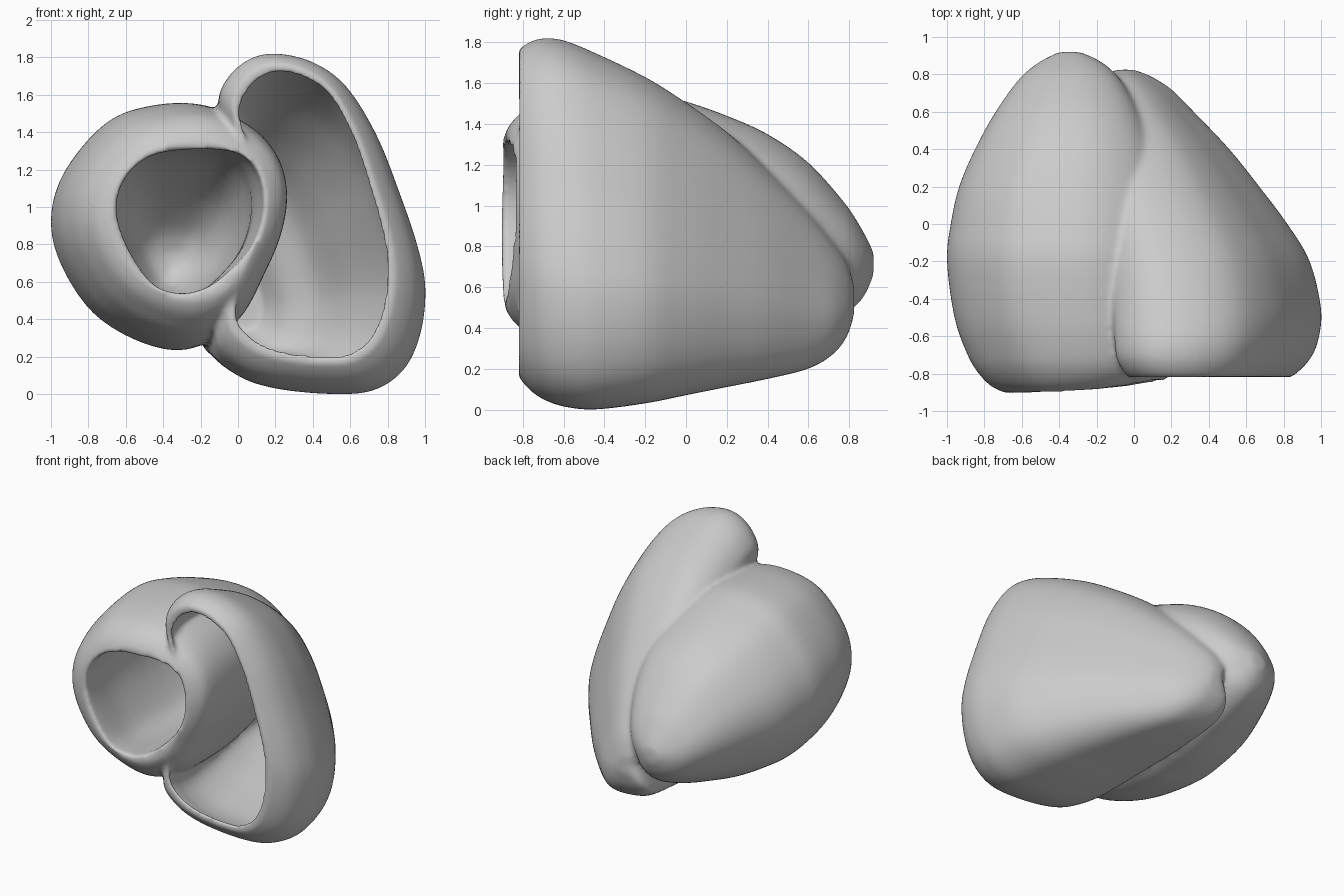
import bpy, bmesh

if "Cube" in bpy.data.objects:
    bpy.data.objects.remove(bpy.data.objects["Cube"])

# Station rows: y, x min, x max, z min, z max
LEFT_OUTER = [(-.905, -.68, .15, .50, 1.35), (-.87, -.76, .19, .44, 1.41), (-.80, -.83, .24, .38, 1.47),
              (-.70, -.89, .26, .32, 1.51), (-.50, -.96, .26, .26, 1.545), (-.20, -1.0, .24, .235, 1.555),
              (0, -.98, .22, .25, 1.51), (.20, -.935, .18, .28, 1.44), (.40, -.85, .12, .33, 1.35),
              (.60, -.74, .03, .39, 1.21), (.78, -.61, -.08, .47, 1.01), (.87, -.50, -.18, .55, .87),
              (.92, -.40, -.29, .66, .77)]
LEFT_INNER = [(-1.1, -.65, .14, .54, 1.31), (-.86, -.65, .14, .54, 1.31), (-.5, -.70, .08, .50, 1.32),
              (0, -.70, .05, .48, 1.27), (.4, -.62, -.04, .51, 1.10), (.65, -.5, -.18, .58, .90),
              (.73, -.38, -.30, .68, .76)]
RIGHT_OUTER = [(-.82, -.05, .84, .16, 1.765), (-.77, -.09, .90, .10, 1.80), (-.70, -.12, .955, .05, 1.82),
               (-.60, -.13, .99, .015, 1.81), (-.45, -.14, 1.0, 0, 1.75), (-.20, -.16, .94, .03, 1.63),
               (0, -.18, .82, .07, 1.505), (.20, -.20, .67, .11, 1.36), (.40, -.20, .51, .15, 1.18),
               (.60, -.20, .32, .20, .98), (.72, -.20, .20, .27, .83), (.79, -.17, .09, .36, .72),
               (.825, -.10, .0, .47, .60)]

# Outlines seen from the front
LEFT_RING = [(-.45, 1.54), (-.7, 1.45), (-.92, 1.2), (-1, .95), (-.95, .7), (-.77, .43), (-.5, .27),
             (-.25, .24), (-.01, .38), (.13, .63), (.22, .85), (.25, 1.07), (.2, 1.27), (.06, 1.43),
             (-.18, 1.54)]
HOLE_RING = [(-.66, .98), (-.62, 1.15), (-.48, 1.28), (-.25, 1.32), (0, 1.3), (.12, 1.19), (.15, 1.0),
             (.1, .82), (0, .69), (-.15, .57), (-.3, .53), (-.46, .58), (-.6, .78)]
RIGHT_RING = [(-.12, 1.55), (-.07, 1.69), (.05, 1.79), (.2, 1.82), (.4, 1.775), (.58, 1.65), (.74, 1.4),
              (.86, 1.1), (.96, .8), (1, .57), (.97, .32), (.88, .13), (.72, .02), (.5, 0), (.2, .03),
              (0, .10), (-.14, .24), (-.1, .5), (0, .9), (-.05, 1.3)]


def spline(points, steps, closed):
    """Smooth curve through tuples of any length."""
    n = len(points)
    out = []
    for i in range(n if closed else n - 1):
        ids = [i - 1, i, i + 1, i + 2]
        a, b, c, d = [points[k % n] if closed else points[max(0, min(n - 1, k))] for k in ids]
        for s in range(steps):
            t = s / steps
            out.append(tuple(.5 * (2 * q + (r - p) * t + (2 * p - 5 * q + 4 * r - w) * t * t
                                   + (3 * q - p - 3 * r + w) * t ** 3)
                             for p, q, r, w in zip(a, b, c, d)))
    if not closed:
        out.append(points[-1])
    return out


def loft(name, ring, stations, lean=0):
    """Closed solid: the ring fitted into each station's box along y.
    lean pushes the front rim back on its right side."""
    pts = spline(ring, 5, True)
    xs, zs = [p[0] for p in pts], [p[1] for p in pts]
    unit = [((x - min(xs)) / (max(xs) - min(xs)), (z - min(zs)) / (max(zs) - min(zs))) for x, z in pts]
    bm = bmesh.new()
    rows = []
    for y, x0, x1, z0, z1 in spline(stations, 4, False):
        depth = max(0, min(1, (-.6 - y) / .3))
        rows.append([bm.verts.new((x0 + u * (x1 - x0), y + lean * depth * u * u, z0 + v * (z1 - z0)))
                     for u, v in unit])
    n = len(unit)
    for a, b in zip(rows, rows[1:]):
        for i in range(n):
            bm.faces.new((a[i], a[(i + 1) % n], b[(i + 1) % n], b[i]))
    # Fan caps
    for row, flip in ((rows[0], True), (rows[-1], False)):
        mid = bm.verts.new(sum((v.co for v in row[1:]), row[0].co.copy()) / n)
        for i in range(n):
            a, b = row[i], row[(i + 1) % n]
            bm.faces.new((b, a, mid) if flip else (a, b, mid))
    if bm.calc_volume(signed=True) < 0:
        bmesh.ops.reverse_faces(bm, faces=bm.faces[:])
    mesh = bpy.data.meshes.new(name)
    bm.to_mesh(mesh)
    bm.free()
    ob = bpy.data.objects.new(name, mesh)
    bpy.context.collection.objects.link(ob)
    return ob


def apply(ob, kind, **settings):
    mod = ob.modifiers.new(kind.title(), kind)
    for key, value in settings.items():
        setattr(mod, key, value)
    bpy.context.view_layer.objects.active = ob
    bpy.ops.object.modifier_apply(modifier=mod.name)


def combine(ob, other, operation):
    """Boolean, with a second solver in case the first leaves nothing."""
    backup = ob.data.copy()
    apply(ob, 'BOOLEAN', object=other, operation=operation, solver='EXACT')
    if not ob.data.polygons:
        ob.data = backup
        apply(ob, 'BOOLEAN', object=other, operation=operation, solver='MANIFOLD')
    bpy.data.objects.remove(other)


# Thin right wall: outer shell minus an inset copy running out of the front
def inset(row):
    y, x0, x1, z0, z1 = row
    w = .045 if y < -.75 else .07
    return (y - .1 if y > .5 else y, x0 + w, x1 - w, z0 + w, z1 - w)


right_inner = [inset(r) for r in RIGHT_OUTER[:-2]]
right_inner.insert(0, (-1.1,) + right_inner[0][1:])
body = loft("heart_chambers", RIGHT_RING, RIGHT_OUTER)
combine(body, loft("right_cavity", RIGHT_RING, right_inner), 'DIFFERENCE')

# Thick left chamber bulges into the right cavity, then is hollowed
combine(body, loft("left_chamber", LEFT_RING, LEFT_OUTER, lean=.065), 'UNION')
combine(body, loft("left_cavity", HOLE_RING, LEFT_INNER), 'DIFFERENCE')

# Soften rims and the groove between the lobes
apply(body, 'REMESH', mode='VOXEL', voxel_size=.016)
apply(body, 'SMOOTH', factor=.5, iterations=10)
for poly in body.data.polygons:
    poly.use_smooth = True
